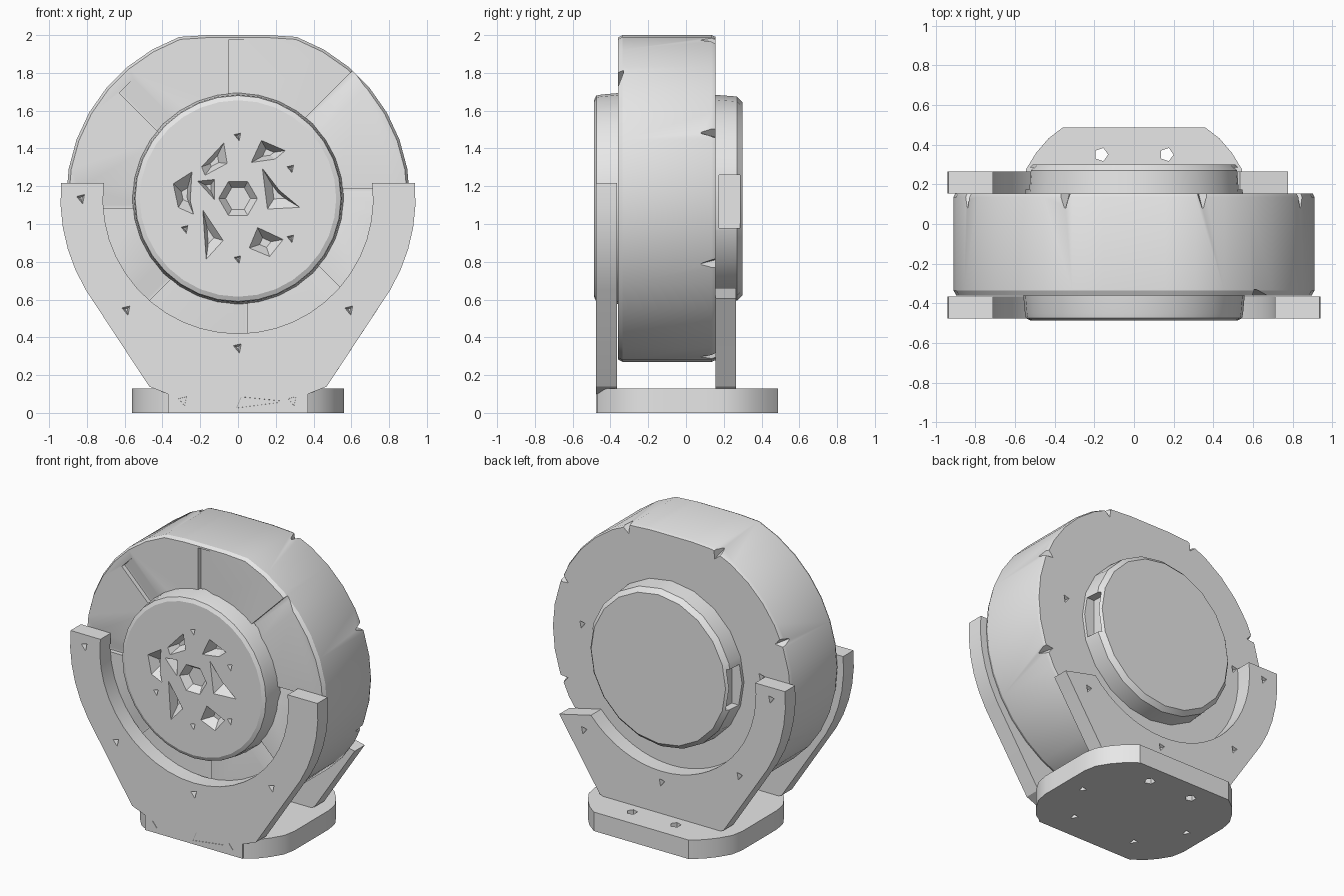
import bpy, bmesh
from math import sin, cos, radians, hypot

cube = bpy.data.objects.get("Cube")
if cube:
    bpy.data.objects.remove(cube, do_unlink=True)

CZ = 1.135  # height of the drum axis

grey = bpy.data.materials.new("plain_grey")
grey.use_nodes = True
grey.diffuse_color = (0.8, 0.8, 0.8, 1)
grey.node_tree.nodes["Principled BSDF"].inputs["Base Color"].default_value = (0.8, 0.8, 0.8, 1)


def arc(r, a0, a1, n, cy=CZ):
    return [(r * cos(radians(a0 + (a1 - a0) * i / n)),
             cy + r * sin(radians(a0 + (a1 - a0) * i / n))) for i in range(n + 1)]


def circle(r, n, cy=CZ):
    return arc(r, 0, 360, n, cy)[:-1]


def scaled(pts, k):
    cx = sum(p[0] for p in pts) / len(pts)
    cy = sum(p[1] for p in pts) / len(pts)
    return [(cx + (x - cx) * k, cy + (y - cy) * k) for x, y in pts]


def loft(bm, rings, axis="Y"):
    """Skin a solid through (outline, depth) rings along an axis."""
    loops = []
    for pts, d in rings:
        loops.append([bm.verts.new((u, d, v) if axis == "Y" else (u, v, d)) for u, v in pts])
    n = len(loops[0])
    for a, b in zip(loops, loops[1:]):
        for i in range(n):
            j = (i + 1) % n
            bm.faces.new((a[i], a[j], b[j], b[i]))
    bm.faces.new(loops[0])
    bm.faces.new(loops[-1])


def make(name, bm):
    bmesh.ops.recalc_face_normals(bm, faces=bm.faces)
    me = bpy.data.meshes.new(name)
    bm.to_mesh(me)
    bm.free()
    me.materials.append(grey)
    ob = bpy.data.objects.new(name, me)
    bpy.context.collection.objects.link(ob)
    return ob


def solid(name, rings, axis="Y"):
    bm = bmesh.new()
    loft(bm, rings, axis)
    return make(name, bm)


def pit(bm, pts, surface, out, depth, axis="Y", k=0.3):
    """Tapered pocket cutter; out is the surface's outward sign."""
    loft(bm, [(pts, surface + out * 0.01), (scaled(pts, k), surface - out * depth)], axis)


def triangle(x, y, r=0.03):
    return [(x - r, y + r * 0.6), (x + r * 0.7, y + r), (x + r * 0.3, y - r)]


def carve(ob, bm):
    """Subtract the cutters and finish the shading."""
    cutter = make("cutter", bm)
    mod = ob.modifiers.new("cut", "BOOLEAN")
    mod.operation, mod.solver, mod.object = "DIFFERENCE", "EXACT", cutter
    mod.use_self = True
    bpy.ops.object.select_all(action="DESELECT")
    bpy.context.view_layer.objects.active = ob
    ob.select_set(True)
    bpy.ops.object.modifier_apply(modifier=mod.name)
    bpy.data.objects.remove(cutter, do_unlink=True)
    bpy.ops.object.shade_smooth_by_angle(angle=radians(25))


def polar(r, a, side=0):
    """Point at radius r along angle a, shifted sideways."""
    c, s = cos(radians(a)), sin(radians(a))
    return (r * c - side * s, CZ + r * s + side * c)


# Drum: round with a flat top and bottom
outline = [(x, min(2.0, max(0.27, z))) for x, z in circle(0.91, 36)]
drum = solid("drum", [(scaled(outline, 0.985), -0.36), (outline, -0.335),
                      (outline, 0.135), (scaled(outline, 0.99), 0.155)])
bm = bmesh.new()
for k in range(8):
    # sloped grooves dividing the front face
    a = 45 * k
    end = 0.96 if a == 45 else 0.84
    wide = [polar(0.5, a, -0.06), polar(end, a, -0.06), polar(end, a, 0.05), polar(0.5, a, 0.05)]
    deep = [polar(0.5, a, 0.035), polar(end, a, 0.035), polar(end, a, 0.05), polar(0.5, a, 0.05)]
    loft(bm, [(wide, -0.361), (deep, -0.33)])
    # chips on the back rim
    b = a + 22.5
    chip = [polar(0.97, b, -0.07), polar(0.97, b, 0.07), polar(0.84, b)]
    tip = [polar(0.97, b, -0.03), polar(0.97, b, 0.03), polar(0.9, b)]
    loft(bm, [(chip, 0.17), (tip, 0.08)])
for x, z in ((-0.68, 1.2), (0.68, 1.2)):
    pit(bm, triangle(x, z), 0.155, 1, 0.03)
carve(drum, bm)

# Front cap with a shattered emblem
cap = solid("front_cap", [(circle(0.56, 32), -0.34), (circle(0.55, 32), -0.45),
                          (circle(0.545, 32), -0.475), (circle(0.52, 32), -0.487)])
shards = [
    [(0.12, 1.45), (0.26, 1.39), (0.2, 1.34), (0.06, 1.32)],
    [(0.12, 1.31), (0.22, 1.18), (0.34, 1.08), (0.15, 1.07)],
    [(0.1, 0.99), (0.25, 0.92), (0.17, 0.82), (0.05, 0.87)],
    [(-0.19, 1.09), (-0.07, 0.91), (-0.17, 0.8), (-0.18, 0.94)],
    [(-0.35, 1.22), (-0.24, 1.29), (-0.25, 1.12), (-0.23, 1.04), (-0.32, 1.08)],
    [(-0.07, 1.44), (-0.05, 1.32), (-0.18, 1.25), (-0.2, 1.3)],
    [(-0.22, 1.23), (-0.12, 1.24), (-0.12, 1.12)],
]
bm = bmesh.new()
for s in shards:
    pit(bm, s, -0.487, -1, 0.06)
pit(bm, circle(0.11, 6), -0.487, -1, 0.05, k=0.6)
for x, z in ((0, 1.46), (0.28, 1.29), (-0.28, 0.97), (0.28, 0.92), (0, 0.81)):
    pit(bm, triangle(x, z, 0.025), -0.487, -1, 0.03)
carve(cap, bm)

# Back cap with a pocket on each side
cap = solid("back_cap", [(circle(0.55, 20), 0.14), (circle(0.54, 20), 0.27),
                         (circle(0.51, 20), 0.3)])
bm = bmesh.new()
for s in (-1, 1):
    pocket = [(s * 0.47, 0.98), (s * 0.7, 0.98), (s * 0.7, 1.26), (s * 0.47, 1.26)]
    loft(bm, [(pocket, 0.175), (pocket, 0.285)])
carve(cap, bm)


# Cradle brackets; the back one has a short arm on its +x side
def bracket(name, y0, y1, outer_end, inner_end, floor):
    pts = [(-0.37, floor), (0.37, floor), (0.37, 0.1), (0.47, 0.14)]
    pts += arc(0.94, min(-31, outer_end), outer_end, 5) if outer_end > -31 else arc(0.94, -35, outer_end, 1)
    pts += arc(0.715, inner_end, -186.5, 24)
    pts += arc(0.94, 175, 211, 5)
    pts += [(-0.47, 0.14), (-0.37, 0.1)]
    return solid(name, [(pts, y0), (pts, y1)])


rivets = [(-0.83, 1.13), (-0.59, 0.54), (0, 0.34), (0.59, 0.54)]
front = bracket("front_bracket", -0.477, -0.365, 5, 6.5, 0)
bm = bmesh.new()
for x, z in rivets + [(-0.29, 0.06), (0.29, 0.06)]:
    pit(bm, triangle(x, z), -0.477, -1, 0.03)
pit(bm, [(-0.03, 0.02), (0.0, 0.09), (0.24, 0.065), (0.24, 0.055)], -0.477, -1, 0.04)
carve(front, bm)

back = bracket("back_bracket", 0.155, 0.265, -34.3, -41.5, 0.08)
bm = bmesh.new()
for x, z in rivets:
    pit(bm, triangle(x, z), 0.265, 1, 0.03)
carve(back, bm)

# Base: rounded plate with clipped sides, bolt pits and two through holes
plate = [(max(-0.56, min(0.56, x)), max(-0.475, min(0.487, y))) for x, y in circle(0.61, 40, 0)]
base = solid("base", [(plate, 0), (plate, 0.13)], "Z")
bm = bmesh.new()
for a in (0, 50, 130, 180, 235, 305):
    x, y = 0.42 * cos(radians(a)), 0.36 * sin(radians(a))
    if hypot(x, y - 0.35) > 0.3:
        pit(bm, triangle(x, y), 0, -1, 0.03, "Z")
for x in (-0.165, 0.165):
    hole = [(x + u, 0.35 + v) for u, v in circle(0.035, 5, 0)]
    loft(bm, [(hole, -0.02), (hole, 0.15)], "Z")
carve(base, bm)
